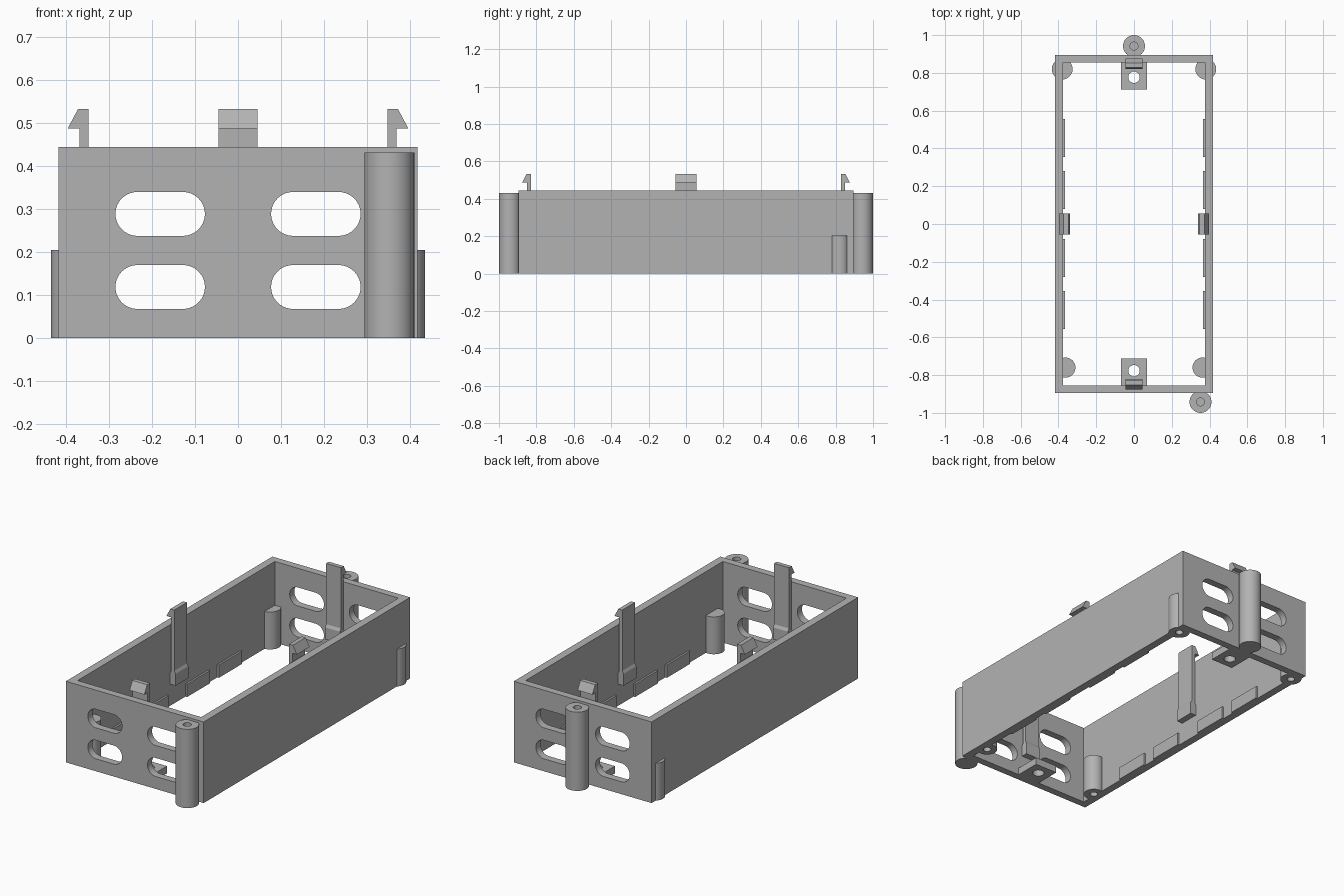
import bpy, bmesh, math
from mathutils import Matrix, Vector

cube = bpy.data.objects.get("Cube")
if cube:
    bpy.data.objects.remove(cube, do_unlink=True)

grey = bpy.data.materials.new("plain grey")
grey.use_nodes = True
COLOUR = (0.45, 0.45, 0.45, 1)
grey.diffuse_color = COLOUR
grey.node_tree.nodes["Principled BSDF"].inputs["Base Color"].default_value = COLOUR

HALF_X, HALF_Y, HEIGHT = 0.418, 0.895, 0.445
IN_X, IN_Y = 0.375, 0.855


def prism(name, outline, depth, matrix=Matrix()):
    """Extrude a flat outline along local z, then place it."""
    bm = bmesh.new()
    face = bm.faces.new([bm.verts.new((a, b, 0)) for a, b in outline])
    out = bmesh.ops.extrude_face_region(bm, geom=[face])
    verts = [v for v in out["geom"] if isinstance(v, bmesh.types.BMVert)]
    bmesh.ops.translate(bm, verts=verts, vec=(0, 0, depth))
    bm.transform(matrix)
    bmesh.ops.recalc_face_normals(bm, faces=bm.faces)
    mesh = bpy.data.meshes.new(name)
    bm.to_mesh(mesh)
    bm.free()
    obj = bpy.data.objects.new(name, mesh)
    mesh.materials.append(grey)
    bpy.context.collection.objects.link(obj)
    return obj


def box(name, x0, x1, y0, y1, z0, z1):
    return prism(name, [(x0, y0), (x1, y0), (x1, y1), (x0, y1)], z1 - z0,
                 Matrix.Translation((0, 0, z0)))


def circle(r, n=48):
    return [(r * math.cos(math.tau * i / n), r * math.sin(math.tau * i / n)) for i in range(n)]


def cylinder(name, x, y, r, z0, z1):
    return prism(name, circle(r), z1 - z0, Matrix.Translation((x, y, z0)))


def cut(obj, cutters):
    """Subtract the cutters for good and remove them."""
    for c in cutters:
        c.hide_render = True
        mod = obj.modifiers.new("cut", "BOOLEAN")
        mod.operation, mod.solver, mod.object = "DIFFERENCE", "EXACT", c
    bpy.context.view_layer.update()
    graph = bpy.context.evaluated_depsgraph_get()
    mesh = bpy.data.meshes.new_from_object(obj.evaluated_get(graph))
    obj.modifiers.clear()
    obj.data = mesh
    for c in cutters:
        bpy.data.objects.remove(c, do_unlink=True)


def smooth(obj):
    bpy.ops.object.select_all(action="DESELECT")
    obj.select_set(True)
    bpy.context.view_layer.objects.active = obj
    bpy.ops.object.shade_smooth_by_angle(angle=math.radians(30))


# Open rectangular frame with rounded slots through both end walls
frame = box("frame_walls", -HALF_X, HALF_X, -HALF_Y, HALF_Y, 0, HEIGHT)
cutters = [box("inner_cutter", -IN_X, IN_X, -IN_Y, IN_Y, -0.1, 0.6)]
slot_r, slot_half = 0.051, 0.053
slot = [(a + math.copysign(slot_half, a if abs(a) > 1e-6 else b), b) for a, b in circle(slot_r, 46)]
for x in (-0.181, 0.181):
    for z in (0.119, 0.289):
        place = Matrix.Translation((x, 1.2, z)) @ Matrix.Rotation(math.pi / 2, 4, "X")
        cutters.append(prism("slot_cutter", slot, 2.4, place))
cut(frame, cutters)
smooth(frame)

# Tall outer screw posts, with blind holes in their tops
for name, x, y in (("front_post", 0.352, -0.942), ("back_post", 0, 0.942)):
    post = cylinder(name, x, y, 0.058, 0, 0.432)
    cut(post, [cylinder("hole_cutter", x, y, 0.021, 0.25, 0.6)])
    smooth(post)

# Short corner posts, with blind holes from below
for side, s in (("left", 1), ("right", -1)):
    for end, x, y, r in (("front", 0.363, -0.76, 0.053), ("back", 0.38, 0.82, 0.055)):
        post = cylinder(f"{end}_{side}_corner_post", s * x, y, r, 0, 0.205)
        hole = cylinder("hole_cutter", s * x, y, 0.02, -0.1, 0.13)
        cut(post, [hole])
        smooth(post)
        # matching opening in the frame underside
        cut(frame, [cylinder("hole_cutter", s * x, y, 0.02, -0.1, 0.13)])

# Mounting tabs with a screw hole at each end
for name, s in (("front_tab", -1), ("back_tab", 1)):
    y0, y1 = sorted((s * 0.713, s * (IN_Y + 0.01)))
    tab = box(name, -0.068, 0.068, y0, y1, 0, 0.04)
    cut(tab, [cylinder("hole_cutter", 0, s * 0.777, 0.03, -0.1, 0.1)])
    smooth(tab)

# Snap clips: profile measured outward from the inner wall face, and upward
clip = [(-0.035, 0.12), (0.004, 0.12), (0.004, 0.175), (-0.006, 0.19), (-0.006, 0.488),
        (0.021, 0.488), (-0.003, 0.533), (-0.027, 0.533), (-0.027, 0.2), (-0.035, 0.185)]
upright = Matrix.Rotation(math.pi / 2, 4, "X")
for name, turn, wall, half in (("left_clip", 0, IN_X, 0.055), ("back_clip", 90, IN_Y, 0.045),
                               ("right_clip", 180, IN_X, 0.055), ("front_clip", 270, IN_Y, 0.045)):
    place = (Matrix.Rotation(math.radians(turn), 4, "Z")
             @ Matrix.Translation((wall, half, 0)) @ upright)
    prism(name, clip, 2 * half, place)

# Low ribs along the bottom of the long inner walls
for side, s in (("left", 1), ("right", -1)):
    for i, y in enumerate((-0.455, -0.18, 0.18, 0.455)):
        x0, x1 = sorted((s * (IN_X - 0.01), s * (IN_X + 0.01)))
        box(f"{side}_rib_{i + 1}", x0, x1, y - 0.1, y + 0.1, 0, 0.07)
